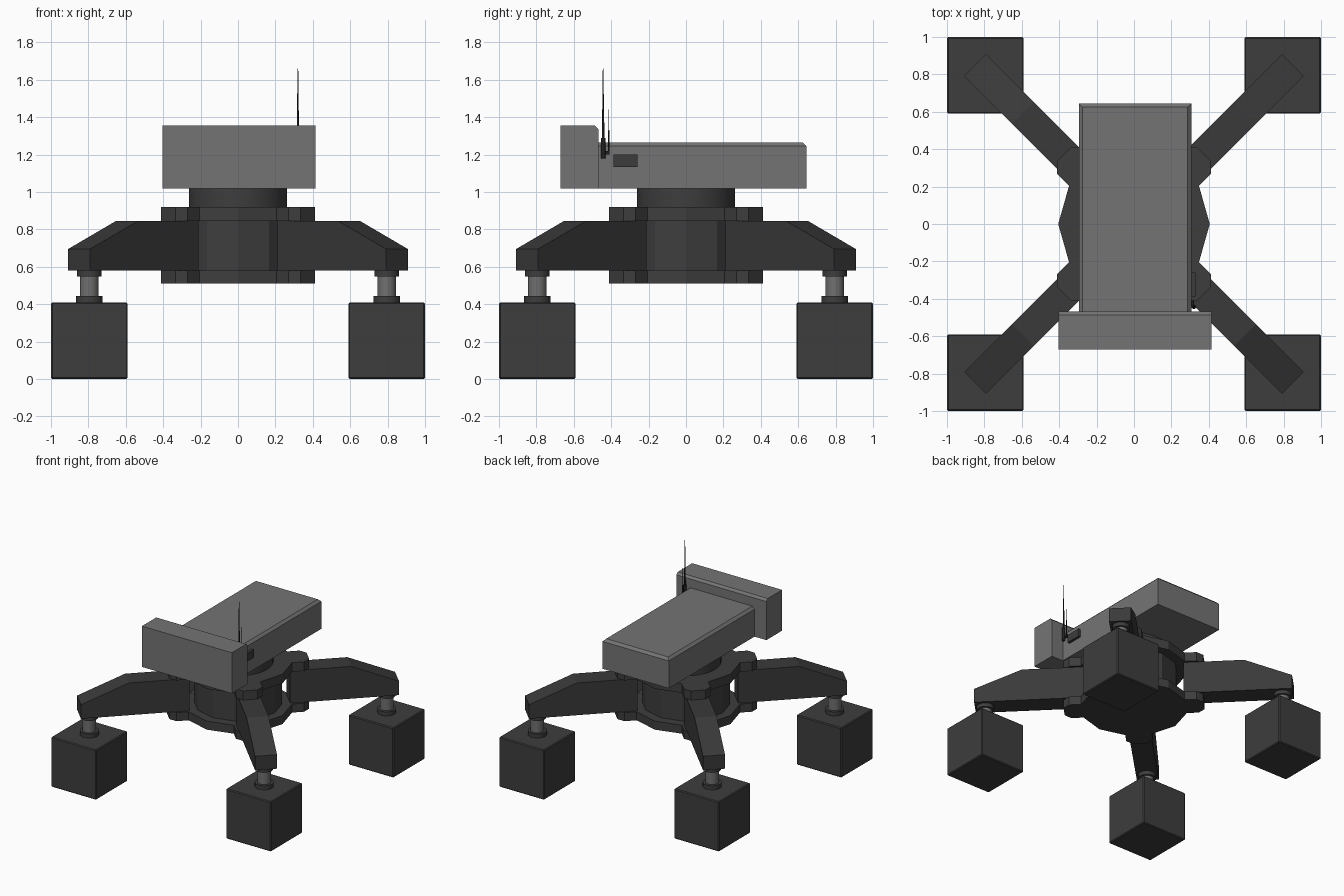
import bpy, bmesh, math
from mathutils import Matrix, Vector

if "Cube" in bpy.data.objects:
    bpy.data.objects.remove(bpy.data.objects["Cube"])


def material(name, v):
    m = bpy.data.materials.new(name)
    m.diffuse_color = (v, v, v, 1)
    m.use_nodes = True
    m.node_tree.nodes["Principled BSDF"].inputs["Base Color"].default_value = m.diffuse_color
    return m


DARK = material("dark grey", 0.047)
LEG = material("leg grey", 0.042)
GREY = material("mid grey", 0.175)
STEEL = material("piston grey", 0.16)
BOX = material("control box grey", 0.045)
BLACK = material("antenna black", 0.015)


def finish(bm, name, mat, smooth=False):
    bmesh.ops.recalc_face_normals(bm, faces=bm.faces[:])
    me = bpy.data.meshes.new(name)
    bm.to_mesh(me)
    bm.free()
    me.materials.append(mat)
    ob = bpy.data.objects.new(name, me)
    bpy.context.collection.objects.link(ob)
    if smooth:
        bpy.ops.object.select_all(action='DESELECT')
        ob.select_set(True)
        bpy.context.view_layer.objects.active = ob
        bpy.ops.object.shade_smooth_by_angle(angle=math.radians(40))
    return ob


def box(name, lo, hi, mat, bevel=0.0, pick=None):
    """Box between two corners; chamfers the edges whose midpoint passes pick."""
    lo, hi = Vector(lo), Vector(hi)
    bm = bmesh.new()
    bmesh.ops.create_cube(bm, size=1, matrix=Matrix.Translation((lo + hi) / 2)
                          @ Matrix.Diagonal((*(hi - lo), 1)))
    if bevel:
        edges = [e for e in bm.edges
                 if pick is None or pick((e.verts[0].co + e.verts[1].co) / 2)]
        bmesh.ops.bevel(bm, geom=edges, offset=bevel, segments=1,
                        affect='EDGES', profile=0.5)
    return finish(bm, name, mat)


def cylinder(name, x, y, z0, z1, r, mat, sides=24, r2=None, smooth=True):
    bm = bmesh.new()
    bmesh.ops.create_cone(bm, cap_ends=True, segments=sides, radius1=r,
                          radius2=r if r2 is None else r2, depth=z1 - z0,
                          matrix=Matrix.Translation((x, y, (z0 + z1) / 2)))
    return finish(bm, name, mat, smooth)


def prism(name, outline, offset, matrix, mat):
    """Extrude a flat outline of 3D points along offset, then place it."""
    bm = bmesh.new()
    face = bm.faces.new([bm.verts.new(p) for p in outline])
    ext = bmesh.ops.extrude_face_region(bm, geom=[face])
    bmesh.ops.translate(bm, vec=offset,
                        verts=[g for g in ext["geom"] if isinstance(g, bmesh.types.BMVert)])
    bmesh.ops.transform(bm, matrix=matrix, verts=bm.verts[:])
    return finish(bm, name, mat)


# Hub plates: one quarter of the outline, turned four times
quarter = [(0.405, 0), (0.347, 0.205), (0.412, 0.27), (0.412, 0.335),
           (0.335, 0.412), (0.27, 0.412), (0.205, 0.347)]
outline = []
for k in range(4):
    c, s = round(math.cos(k * math.pi / 2)), round(math.sin(k * math.pi / 2))
    outline += [(c * x - s * y, s * x + c * y, 0) for x, y in quarter]
for name, z0, z1 in (("lower_hub_plate", 0.51, 0.58), ("upper_hub_plate", 0.845, 0.92)):
    prism(name, outline, (0, 0, z1 - z0), Matrix.Translation((0, 0, z0)), DARK)
cylinder("hub_column", 0, 0, 0.58, 0.845, 0.33, DARK, sides=12, smooth=False)

# Turntable under the body
cylinder("turntable", 0, 0, 0.92, 1.02, 0.263, DARK, sides=32)

# Four legs, each with a piston and a block foot
HALF = 0.083
profile = [(0.38, 0.58), (1.202, 0.58), (1.202, 0.695), (0.84, 0.845), (0.38, 0.845)]
for i, label in enumerate(("back_right", "back_left", "front_left", "front_right")):
    a = math.pi / 4 + i * math.pi / 2
    prism(label + "_leg", [(d, -HALF, z) for d, z in profile], (0, 2 * HALF, 0),
          Matrix.Rotation(a, 4, 'Z'), LEG)
    x, y = math.copysign(0.795, math.cos(a)), math.copysign(0.795, math.sin(a))
    cylinder(label + "_upper_collar", x, y, 0.548, 0.58, 0.066, DARK)
    cylinder(label + "_piston", x, y, 0.43, 0.56, 0.05, STEEL)
    cylinder(label + "_lower_collar", x, y, 0.405, 0.443, 0.071, DARK)
    box(label + "_foot", (x - 0.205, y - 0.205, 0), (x + 0.205, y + 0.205, 0.41),
        DARK, 0.007)

# Body: long housing with chamfered top, and a wide front block
box("main_housing", (-0.295, -0.48, 1.02), (0.307, 0.645, 1.265), GREY, 0.02,
    lambda c: c.z > 1.26 and c.y > -0.4)
box("front_block", (-0.403, -0.672, 1.02), (0.415, -0.468, 1.355), GREY, 0.018,
    lambda c: c.z > 1.35 and c.y > -0.5)

# Control box and the two antennas on the right side
box("control_box", (0.30, -0.387, 1.135), (0.328, -0.26, 1.2), BOX)
cylinder("antenna_base", 0.32, -0.443, 1.18, 1.29, 0.012, BLACK, 10)
cylinder("antenna_middle", 0.32, -0.443, 1.29, 1.44, 0.007, BLACK, 10, 0.005)
cylinder("antenna_tip", 0.32, -0.443, 1.44, 1.66, 0.004, BLACK, 8, 0.002)
cylinder("small_antenna_base", 0.318, -0.413, 1.21, 1.3, 0.005, BLACK, 8)
cylinder("small_antenna_tip", 0.318, -0.413, 1.3, 1.44, 0.003, BLACK, 8, 0.0015)
box("antenna_bracket", (0.30, -0.45, 1.2), (0.322, -0.408, 1.22), BLACK)
